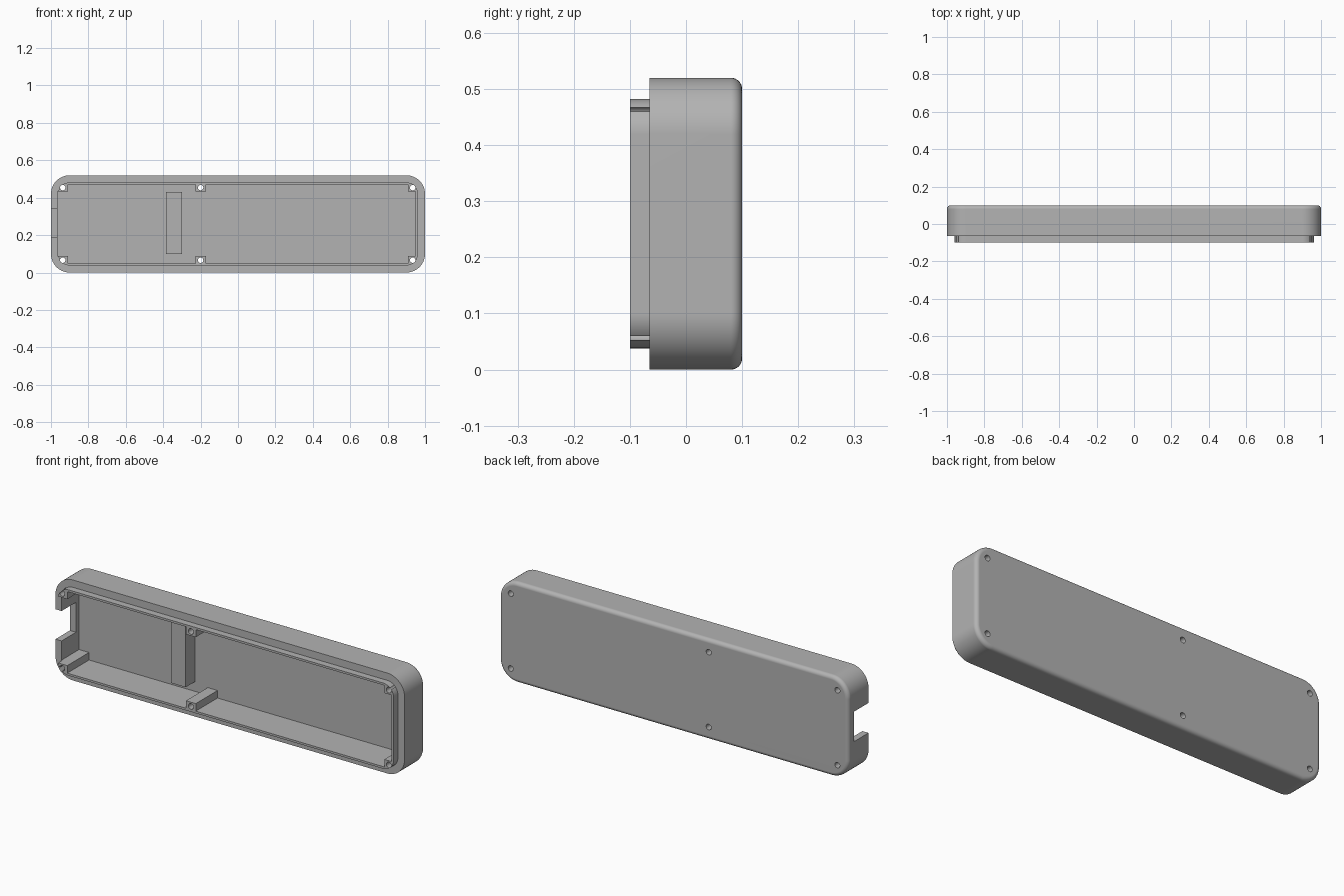
import bpy, bmesh
from math import sin, cos, pi, radians

default = bpy.data.objects.get("Cube")
if default:
    bpy.data.objects.remove(default, do_unlink=True)

gray = bpy.data.materials.new("light gray plastic")
gray.use_nodes = True
COLOR = (0.45, 0.45, 0.45, 1)
gray.diffuse_color = COLOR
gray.node_tree.nodes["Principled BSDF"].inputs["Base Color"].default_value = COLOR

MID = 0.26                 # height of the centre line
BACK, RIM, LIP = 0.10, -0.065, -0.10
FLOOR = 0.078


def rounded_rect(hx, hz, r, n=14):
    """Outline of a rounded rectangle around the centre line."""
    pts = []
    for q, (sx, sz) in enumerate([(1, 1), (-1, 1), (-1, -1), (1, -1)]):
        for i in range(n + 1):
            a = (q + i / n) * pi / 2
            pts.append((sx * (hx - r) + r * cos(a), MID + sz * (hz - r) + r * sin(a)))
    return pts


def loft(name, rings):
    """Closed solid from (y, outline) rings."""
    bm = bmesh.new()
    loops = [[bm.verts.new((x, y, z)) for x, z in pts] for y, pts in rings]
    for a, b in zip(loops, loops[1:]):
        for i in range(len(a)):
            j = (i + 1) % len(a)
            bm.faces.new((a[i], a[j], b[j], b[i]))
    bm.faces.new(loops[0])
    bm.faces.new(loops[-1])
    bmesh.ops.recalc_face_normals(bm, faces=bm.faces)
    mesh = bpy.data.meshes.new(name)
    bm.to_mesh(mesh)
    bm.free()
    ob = bpy.data.objects.new(name, mesh)
    bpy.context.collection.objects.link(ob)
    mesh.materials.append(gray)
    return ob


def box(name, x0, x1, y0, y1, z0, z1):
    outline = [(x0, z0), (x1, z0), (x1, z1), (x0, z1)]
    return loft(name, [(y0, outline), (y1, outline)])


def combine(target, tool, operation):
    """Apply a boolean and drop the tool."""
    mod = target.modifiers.new("combine", 'BOOLEAN')
    mod.object, mod.operation, mod.solver = tool, operation, 'EXACT'
    bpy.context.view_layer.objects.active = target
    bpy.ops.object.modifier_apply(modifier=mod.name)
    bpy.data.objects.remove(tool, do_unlink=True)


# Outer shell with rounded back edge
FILLET = 0.02
rings = [(RIM, rounded_rect(1, 0.26, 0.1))]
for i in range(9):
    a = i / 8 * pi / 2
    inset = FILLET * (1 - cos(a))
    rings.append((BACK - FILLET * (1 - sin(a)),
                  rounded_rect(1 - inset, 0.26 - inset, 0.1 - inset)))
case = loft("case_shell", rings)

# Stepped lip on the open front
lip = rounded_rect(0.962, 0.222, 0.062)
combine(case, loft("front_lip", [(LIP, lip), (0, lip)]), 'UNION')

# Cavity outline, leaving screw posts in the corners and mid-span
L, R, H = -0.965, 0.948, 0.211     # left, right, half height
P = 0.172                          # post edge from the centre line
lower = [(L, -P), (-0.908, -P), (-0.908, -H), (-0.228, -H), (-0.228, -P),
         (-0.172, -P), (-0.172, -H), (0.908, -H), (0.908, -P), (R, -P)]
outline = [(x, MID + z) for x, z in lower]
outline += [(x, MID - z) for x, z in reversed(lower)]
combine(case, loft("cavity_cutter", [(-0.2, outline), (FLOOR, outline)]), 'DIFFERENCE')

# Screw holes through every post
for x in (-0.937, -0.2, 0.934):
    for side in (-1, 1):
        cz = MID + side * 0.194
        circle = [(x + 0.0145 * cos(i * pi / 12), cz + 0.0145 * sin(i * pi / 12))
                  for i in range(24)]
        combine(case, loft("hole_cutter", [(-0.2, circle), (0.2, circle)]), 'DIFFERENCE')

# Cable notch in the end wall
combine(case, box("notch_cutter", -1.1, -0.94, -0.2, 0.053, 0.187, 0.342), 'DIFFERENCE')

# Inner support block on the cavity floor
block = box("support_block", -0.385, -0.3, 0.0, FLOOR + 0.005, 0.1, 0.43)

# Smooth curved walls, keep edges crisp
bpy.ops.object.select_all(action='DESELECT')
case.select_set(True)
bpy.context.view_layer.objects.active = case
bpy.ops.object.shade_smooth_by_angle(angle=radians(30))
weighted = case.modifiers.new("weighted normals", 'WEIGHTED_NORMAL')
weighted.keep_sharp = True
